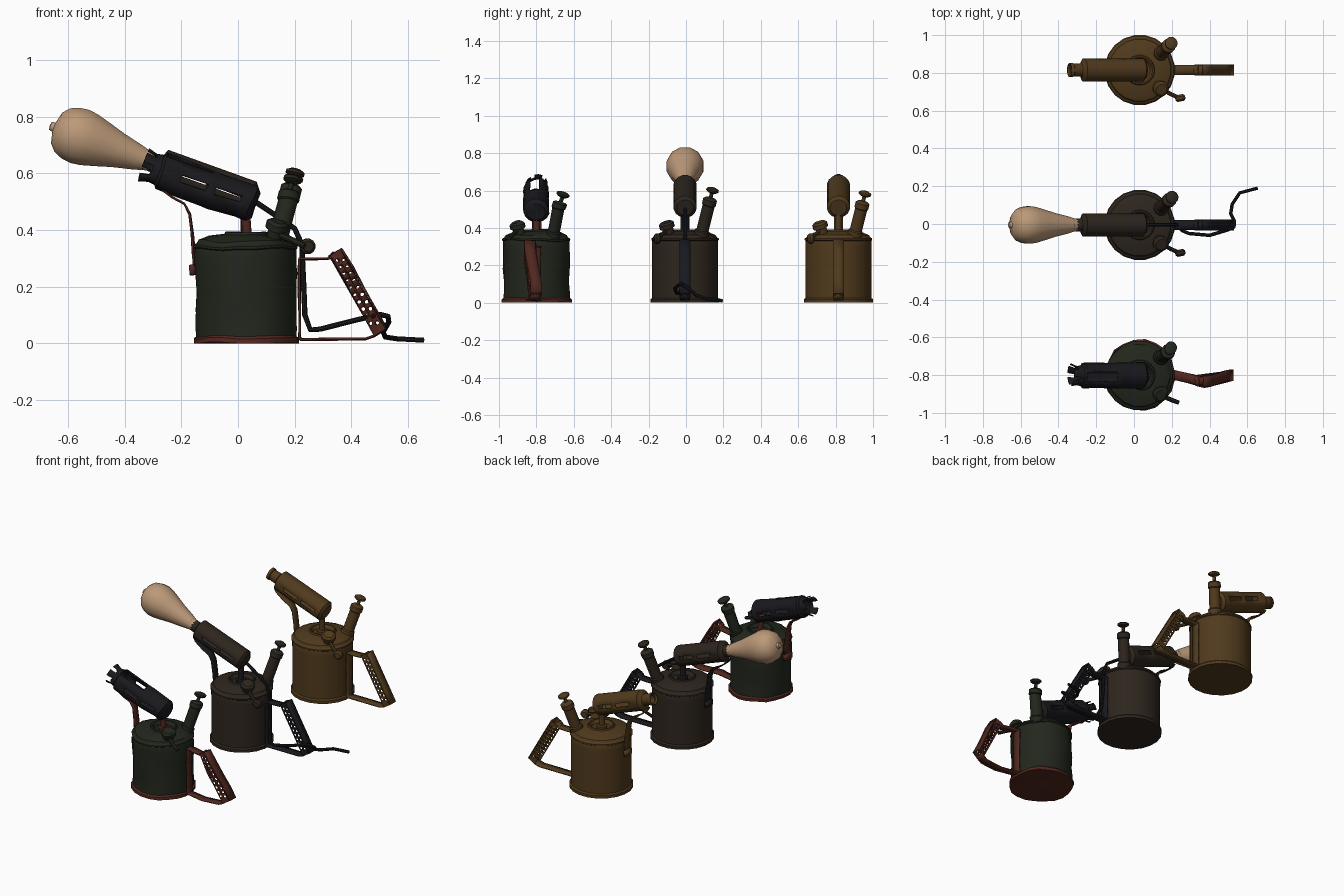
import bpy, bmesh, math
from mathutils import Vector, Matrix, noise

if "Cube" in bpy.data.objects:
    bpy.data.objects.remove(bpy.data.objects["Cube"])

COL = dict(gold=(.08, .042, .012), green=(.016, .02, .012), rust=(.08, .02, .013),
           black=(.01, .01, .013), brown=(.027, .019, .013), cream=(.5, .32, .19))
MATS = {}
for key, c in COL.items():
    MATS[key] = bpy.data.materials.new(key)
    MATS[key].diffuse_color = (*c, 1)


def warp(p):
    """Dents and bent handle for the wrecked torch (local coordinates)."""
    n = noise.noise_vector(p * 9)
    q = p + n * .011
    if p.x > .23 and p.z < .34:
        q.y -= .03 * math.sin(math.pi * min(1, max(0, (p.x - .23) / .28)))
    q.z = max(q.z, 0)
    return q


def add(name, mesh, mat, world, smooth=True, thick=0):
    ob = bpy.data.objects.new(name, mesh)
    bpy.context.collection.objects.link(ob)
    mesh.materials.clear()
    mesh.materials.append(MATS[mat])
    mesh.transform(world)
    if wrecked:
        for v in mesh.vertices:
            v.co = warp(v.co)
    ob.location.y = offset
    if thick:
        s = ob.modifiers.new("thickness", 'SOLIDIFY')
        s.thickness, s.offset = thick, -1
    if smooth:
        bpy.context.view_layer.objects.active = ob
        bpy.ops.object.select_all(action='DESELECT')
        ob.select_set(True)
        bpy.ops.object.shade_smooth_by_angle(angle=math.radians(35))
    return ob


def lathe(name, prof, mat, origin=(0, 0, 0), axis=(0, 0, 1), n=16, skip=None, thick=0):
    """Revolve (radius, height) pairs about an axis; skip(ring, side) leaves openings."""
    bm = bmesh.new()
    rings = []
    for r, h in prof:
        if r == 0:
            rings.append([bm.verts.new((0, 0, h))] * n)
        else:
            a = [2 * math.pi * (j - .5) / n for j in range(n)]
            rings.append([bm.verts.new((r * math.cos(t), r * math.sin(t), h)) for t in a])
    for i in range(len(rings) - 1):
        for j in range(n):
            if skip and skip(i, j):
                continue
            k = (j + 1) % n
            vs = [rings[i][j], rings[i][k], rings[i + 1][k], rings[i + 1][j]]
            bm.faces.new(list(dict.fromkeys(vs)))
    bmesh.ops.recalc_face_normals(bm, faces=bm.faces)
    me = bpy.data.meshes.new(name)
    bm.to_mesh(me)
    bm.free()
    rot = Vector(axis).to_track_quat('Z', 'Y').to_matrix().to_4x4()
    return add(name, me, mat, Matrix.Translation(origin) @ rot, thick=thick)


def strip(name, pts, half, thick, mat):
    """Flat metal strap following an x-z path."""
    bm = bmesh.new()
    rows = [[bm.verts.new((x, s * half, z)) for s in (-1, 0, 1)] for x, z in pts]
    for a, b in zip(rows, rows[1:]):
        for k in (0, 1):
            bm.faces.new((a[k], a[k + 1], b[k + 1], b[k]))
    me = bpy.data.meshes.new(name)
    bm.to_mesh(me)
    bm.free()
    return add(name, me, mat, Matrix(), thick=thick)


def curve_mesh(cu):
    tmp = bpy.data.objects.new("tmp", cu)
    bpy.context.collection.objects.link(tmp)
    dg = bpy.context.evaluated_depsgraph_get()
    me = bpy.data.meshes.new_from_object(tmp.evaluated_get(dg))
    bpy.data.objects.remove(tmp)
    return me


def spline(cu, pts, cyclic=False):
    sp = cu.splines.new('POLY')
    sp.points.add(len(pts) - 1)
    for p, c in zip(sp.points, pts):
        p.co = (*c, 1)
    sp.use_cyclic_u = cyclic


def pipe(name, pts, r, mat):
    cu = bpy.data.curves.new(name, 'CURVE')
    cu.dimensions, cu.bevel_depth, cu.bevel_resolution, cu.use_fill_caps = '3D', r, 2, True
    spline(cu, pts)
    return add(name, curve_mesh(cu), mat, Matrix())


def grip_side(name, y, mat):
    """Perforated side plate of the handle grip."""
    top, bot = Vector((.34, 0, .322)), Vector((.503, 0, .036))
    L, w = (bot - top).length, .024
    d = (bot - top).normalized()
    nrm = Vector((-d.z, 0, d.x))
    cu = bpy.data.curves.new(name, 'CURVE')
    cu.dimensions, cu.fill_mode, cu.extrude = '2D', 'BOTH', .003
    spline(cu, [(0, -w, 0), (L, -w, 0), (L, w, 0), (0, w, 0)], True)
    for i in range(10):
        for s in (-1, 1):
            cx, cy = .035 + i * .028 + s * .005, s * .011
            spline(cu, [(cx + .0075 * math.cos(k * math.pi / 4),
                         cy + .0075 * math.sin(k * math.pi / 4), 0) for k in range(8)], True)
    m = Matrix((d, nrm, d.cross(nrm))).transposed().to_4x4()
    m.translation = top + Vector((0, y, 0))
    return add(name, curve_mesh(cu), mat, m, smooth=False)


BURN = Vector((-.941, 0, .339))


def torch(pre, body, frame, burner, pump_len=0):
    c = .03
    # fuel tank, foot rim and shoulder seam
    lathe(pre + "tank", [(.178, .015), (.178, .06), (.178, .12), (.178, .18), (.178, .24), (.178, .3),
                         (.178, .34), (.165, .362), (.13, .376), (.08, .384), (.076, .392), (.068, .392),
                         (.055, .372), (0, .37)], body, (c, 0, 0), n=20)
    lathe(pre + "foot_rim", [(0, 0), (.187, 0), (.187, .018), (.178, .026), (0, .026)], frame if wrecked else body,
          (c, 0, 0), n=20)
    lathe(pre + "shoulder_seam", [(.176, .33), (.183, .335), (.183, .343), (.17, .352)], body, (c, 0, 0), n=20)
    # burner tube with side slots and nozzle
    drop = .018 if wrecked else 0
    nozzle = ([(.05, .355), (.045, .385), (.055, .42)] if wrecked
              else [(.04, .354), (.035, .36), (.034, .405), (.038, .408), (.038, .425)])

    def openings(i, j):
        if i in (4, 6) and j in (0, 8):
            return True
        return wrecked and ((i in (6, 7) and j in (3, 4)) or (i == 10 and j % 3 == 0))
    lathe(pre + "burner", [(0, 0), (.045, 0), (.0625, .014), (.0625, .03), (.0625, .05), (.0625, .15),
                           (.0625, .18), (.0625, .28), (.0625, .345)] + nozzle, burner,
          (.058, 0, .508 - drop), BURN, skip=openings, thick=.006)
    lathe(pre + "burner_stem", [(0, 0), (.03, 0), (.03, .015), (.018, .02), (.018, .1), (0, .1)], frame,
          (.026, 0, .37), n=12)
    # strap supporting the burner, with its clasp on the tank
    strip(pre + "burner_strap", [(-.30, .575), (-.285, .55), (-.235, .512), (-.19, .488), (-.172, .455),
                                 (-.162, .385), (-.156, .32), (-.154, .25)], .024, .007, frame)
    strip(pre + "strap_clasp", [(-.168, .278), (-.168, .245)], .03, .02, frame)
    # pump
    ax = Vector((.05, .05, .2)).normalized()
    e = pump_len
    lathe(pre + "pump", [(0, 0), (.04, 0), (.04, .03), (.033, .036), (.033, .155 + e), (.038, .16 + e),
                         (.038, .188 + e), (.028, .196 + e), (.01, .2 + e), (.01, .225 + e), (.022, .228 + e),
                         (.034, .236 + e), (.034, .246 + e), (.02, .254 + e), (0, .254 + e)], body,
          (.14, .085, .355), ax, n=14)
    # filler cap and release valve
    lathe(pre + "filler_cap", [(0, -.01), (.03, -.01), (.03, .03), (.042, .034), (.042, .056), (.03, .066), (0, .066)],
          body, (.13, -.085, .37), (.25, -.3, 1), n=14)
    pipe(pre + "valve_stem", [(.145, -.1, .385), (.2, -.13, .36), (.235, -.145, .345)], .011, body)
    if not wrecked:
        lathe(pre + "valve_knob", [(0, -.018), (.018, -.018), (.028, -.008), (.028, .008), (.018, .018), (0, .018)],
              body, (.245, -.148, .342), (.2, -1, 0), n=12)
    # strap handle with perforated channel grip
    strip(pre + "handle_strap", [(.335, .325), (.315, .302), (.26, .300), (.218, .300), (.214, .29), (.214, .2),
                                 (.214, .1), (.214, .022), (.222, .012), (.34, .012), (.45, .012), (.48, .02),
                                 (.505, .036)], .027, .008, frame)
    strip(pre + "grip_back", [(.361, .334), (.402, .2625), (.443, .191), (.484, .1195), (.524, .048)],
          .029, .006, frame)
    for side, y in (("front", -.026), ("back", .026)):
        grip_side(pre + "grip_side_" + side, y, frame)


# polished torch
offset, wrecked = .815, False
torch("polished_", "gold", "gold", "gold")

# lamp conversion: bulb in the nozzle and a power cable
offset = -.005
torch("lamp_", "brown", "black", "brown", .02)
lathe("light_bulb", [(0, .375), (.033, .375), (.036, .40), (.048, .44), (.065, .51), (.085, .575), (.098, .62),
                     (.103, .655), (.098, .69), (.085, .72), (.06, .742), (.018, .752), (.015, .765), (0, .768)],
      "cream", (.058, 0, .508), BURN, n=12)
pipe("power_cable", [(.06, 0, .50), (.12, 0, .46), (.2, 0, .405), (.225, 0, .35), (.232, 0, .2), (.236, -.01, .1),
                     (.255, -.03, .048), (.29, -.045, .05), (.4, -.055, .078), (.50, -.025, .102), (.53, -.01, .095),
                     (.532, .02, .075), (.512, .06, .04), (.52, .11, .022), (.56, .17, .016), (.655, .195, .011)],
     .0095, "black")

# wrecked torch
offset, wrecked = -.8, True
torch("rusty_", "green", "rust", "black")

for m in bpy.data.materials:
    if m.users and not m.is_grease_pencil:
        m.use_nodes = True
        m.node_tree.nodes["Principled BSDF"].inputs["Base Color"].default_value = m.diffuse_color
